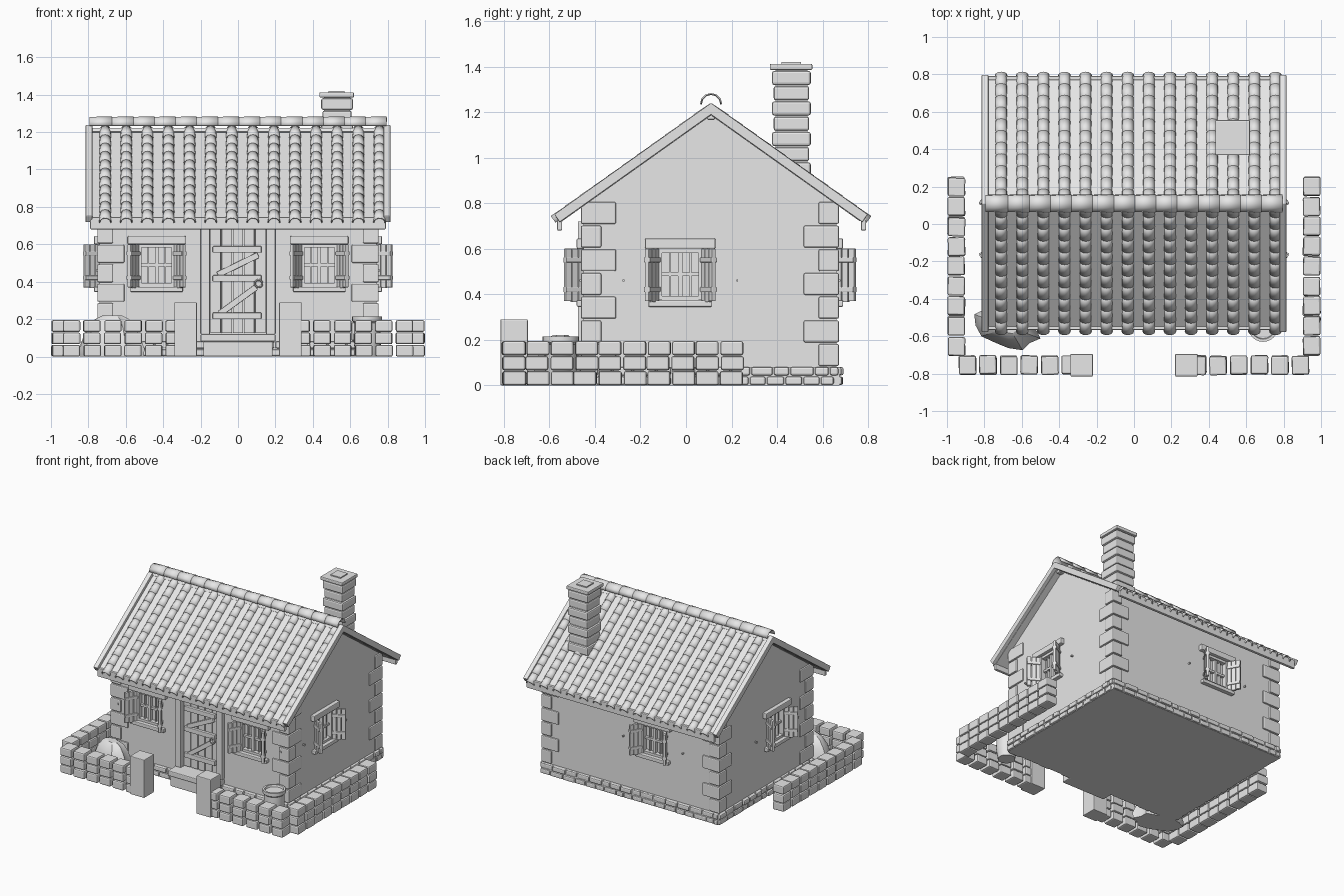
import bpy, bmesh, math, random
from mathutils import Matrix, Vector

random.seed(4)
old = bpy.data.objects.get("Cube")
if old:
    bpy.data.objects.remove(old, do_unlink=True)

stone = bpy.data.materials.new("light_grey")
stone.use_nodes = True
GREY = (0.8, 0.8, 0.8, 1)
stone.diffuse_color = GREY
stone.node_tree.nodes["Principled BSDF"].inputs["Base Color"].default_value = GREY

I = Matrix.Identity(4)
T = Matrix.Translation


def R(degrees, axis="Z"):
    return Matrix.Rotation(math.radians(degrees), 4, axis)


def finish(name, bm, smooth=False):
    bmesh.ops.recalc_face_normals(bm, faces=bm.faces)
    me = bpy.data.meshes.new(name)
    bm.to_mesh(me)
    bm.free()
    me.materials.append(stone)
    ob = bpy.data.objects.new(name, me)
    bpy.context.collection.objects.link(ob)
    if smooth:
        bpy.ops.object.select_all(action="DESELECT")
        ob.select_set(True)
        bpy.context.view_layer.objects.active = ob
        bpy.ops.object.shade_smooth_by_angle()
    return ob


def boxes(name, parts, m=I, bevel=0.0):
    """Boxes given as x0, x1, y0, y1, z0, z1 and an optional matrix."""
    bm = bmesh.new()
    for x0, x1, y0, y1, z0, z1, *local in parts:
        centre = T(((x0 + x1) / 2, (y0 + y1) / 2, (z0 + z1) / 2))
        size = Matrix.Diagonal((x1 - x0, y1 - y0, z1 - z0, 1))
        turn = local[0] if local else I
        bmesh.ops.create_cube(bm, size=1, matrix=m @ turn @ centre @ size)
    ob = finish(name, bm)
    if bevel:
        mod = ob.modifiers.new("worn_edges", "BEVEL")
        mod.width = bevel
        mod.segments = 2
    return ob


def half_tiles(name, places, length, r0, r1):
    """Tapered half-round tiles, running along local y, open below."""
    bm = bmesh.new()
    for m in places:
        part = bmesh.ops.create_cone(bm, cap_ends=False, segments=12, radius1=r0,
                                     radius2=r1, depth=length, matrix=R(-90, "X"))["verts"]
        low = [v for v in part if v.co.z < -0.001]
        keep = [v for v in part if v.co.z >= -0.001]
        bmesh.ops.delete(bm, geom=low, context="VERTS")
        bmesh.ops.transform(bm, matrix=m, verts=keep)
    ob = finish(name, bm, True)
    mod = ob.modifiers.new("thickness", "SOLIDIFY")
    mod.thickness = 0.006
    return ob


def lathe(name, profile, m, sides=24, wobble=0.0):
    bm = bmesh.new()
    factor = [1 + random.uniform(-wobble, wobble) for _ in range(sides)]
    rings = []
    for r, z in profile:
        rings.append([bm.verts.new(m @ Vector((r * f * math.cos(math.tau * i / sides),
                                               r * f * math.sin(math.tau * i / sides), z)))
                      for i, f in enumerate(factor)])
    for a, b in zip(rings, rings[1:]):
        for i in range(sides):
            j = (i + 1) % sides
            bm.faces.new((a[i], a[j], b[j], b[i]))
    bm.faces.new(rings[0])
    bm.faces.new(rings[-1])
    return finish(name, bm, True)


# Window and door positions on the walls; local -y points outwards
FRONT, BACK, SIDE, RIDGE = -0.45, 0.66, 0.74, 0.11
windows = {
    "front_right_window": T((-0.435, FRONT, 0)),
    "front_left_window": T((0.435, FRONT, 0)),
    "left_window": T((SIDE, -0.025, 0)) @ R(90),
    "right_window": T((-SIDE, -0.025, 0)) @ R(-90),
    "back_window": T((-0.19, BACK, 0)) @ R(180),
}

# Walls with gables, recessed at the openings
bm = bmesh.new()
gable = [(FRONT, 0.05), (BACK, 0.05), (BACK, 0.805), (RIDGE, 1.195), (FRONT, 0.805)]
face = bm.faces.new([bm.verts.new((-SIDE, y, z)) for y, z in gable])
ext = bmesh.ops.extrude_face_region(bm, geom=[face])["geom"]
bmesh.ops.translate(bm, vec=(2 * SIDE, 0, 0), verts=[g for g in ext if isinstance(g, bmesh.types.BMVert)])
walls = finish("walls", bm)
holes = [(-0.1, 0.1, -0.05, 0.04, 0.375, 0.6, m) for m in windows.values()]
holes.append((-0.15, 0.15, FRONT - 0.05, FRONT + 0.03, 0.12, 0.7))
cutter = boxes("opening_cutter", holes)
cutter.hide_render = True
cut = walls.modifiers.new("openings", "BOOLEAN")
cut.object = cutter
cut.solver = "EXACT"
bpy.context.view_layer.objects.active = walls
bpy.ops.object.modifier_apply(modifier="openings")
bpy.data.objects.remove(cutter, do_unlink=True)

# Windows with frames, panes and half-open plank shutters
for name, m in windows.items():
    boxes(name + "_pane", [(-0.1, 0.1, 0.03, 0.04, 0.375, 0.6)], m)
    frame = [(-0.01, 0.01, 0.005, 0.03, 0.375, 0.6), (-0.1, 0.1, 0.01, 0.03, 0.48, 0.496)]
    for z in (0.375, 0.582):
        frame.append((-0.1, 0.1, -0.005, 0.03, z, z + 0.018))
    for s in (-1, 1):
        frame.append((s * 0.09 - 0.01, s * 0.09 + 0.01, -0.008, 0.03, 0.375, 0.6))
        frame.append((s * 0.045 - 0.004, s * 0.045 + 0.004, 0.012, 0.03, 0.375, 0.6))
    boxes(name + "_frame", frame, m)
    boxes(name + "_lintel", [(-0.155, 0.155, -0.03, 0.01, 0.6, 0.645)], m, 0.006)
    boxes(name + "_sill", [(-0.14, 0.14, -0.03, 0.01, 0.345, 0.373)], m, 0.005)
    planks = []
    for s, angle in ((1, -60), (-1, 240)):
        hinge = T((s * 0.1, 0, 0)) @ R(angle)
        for i in range(3):
            planks.append((i * 0.033, i * 0.033 + 0.03, -0.01, 0.01, 0.37 - 0.004 * (i % 2), 0.6, hinge))
        for z in (0.41, 0.54):
            planks.append((0, 0.095, -0.016, 0.016, z, z + 0.022, hinge))
    boxes(name + "_shutters", planks, m, 0.003)
    boxes(name + "_shutter_hooks", [(s * 0.25 - 0.004, s * 0.25 + 0.004, -0.018, 0.01, 0.455, 0.465)
                                    for s in (-1, 1)], m)

# Door with posts, battens, braces and ring handle
boxes("door_planks", [(-0.148 + i * 0.06, -0.092 + i * 0.06, -0.44, -0.41, 0.125, 0.69) for i in range(5)], I, 0.004)
boxes("door_posts", [(s * 0.175 - 0.025, s * 0.175 + 0.025, -0.475, -0.44, 0.12, 0.72) for s in (-1, 1)], I, 0.004)
boxes("door_battens", [(-0.135, 0.125, -0.46, -0.435, z, z + 0.035) for z in (0.2, 0.4, 0.555)], I, 0.004)
boxes("door_braces", [(-0.12, 0.12, -0.457, -0.435, -0.016, 0.016, T((0, 0, z)) @ R(-a, "Y"))
                      for z, a in ((0.3, 36), (0.49, 26))], I, 0.003)
bpy.ops.mesh.primitive_torus_add(major_radius=0.02, minor_radius=0.005, major_segments=16, minor_segments=8,
                                 location=(0.11, -0.465, 0.39), rotation=(math.pi / 2, 0, 0))
bpy.context.object.name = "door_handle"
bpy.context.object.data.materials.append(stone)
boxes("door_steps", [(-0.2, 0.2, -0.56, -0.44, 0.08, 0.12), (-0.185, 0.185, -0.55, -0.44, 0, 0.08)], I, 0.006)

# Corner stones, alternating long and short
quoins = []
for row in range(8):
    z = 0.085 + row * 0.104
    for sx in (-1, 1):
        for sy, wall in ((-1, FRONT), (1, BACK)):
            wide = row % 2 == (0 if sy < 0 else 1)
            w, d = (0.145, 0.155) if wide else (0.085, 0.09)
            if row == 7 or (row == 6 and sy > 0):
                d = min(d, 0.14)
            outer, far = sx * (SIDE + 0.012), wall + sy * 0.012
            xs = sorted((outer, outer - sx * w))
            ys = sorted((far, far - sy * d))
            if row < 7:
                quoins.append((*xs, *ys, z, z + 0.096))
boxes("corner_stones", quoins, I, 0.007)

# Plinth edged with two courses of small stones
boxes("plinth", [(-0.75, 0.75, -0.465, 0.675, 0, 0.08)])
edging = []
for row in range(2):
    z = 0.002 + row * 0.042
    for length, m in ((1.5, T((0, -0.46, 0))), (1.5, T((0, 0.67, 0)) @ R(180)),
                      (1.14, T((0.745, 0.105, 0)) @ R(90)), (1.14, T((-0.745, 0.105, 0)) @ R(-90))):
        u = -length / 2
        while u < length / 2 - 0.03:
            w = min(random.uniform(0.06, 0.11), length / 2 - u)
            edging.append((u, u + w - 0.006, -random.uniform(0.012, 0.022), 0.02, z, z + 0.036, m))
            u += w
boxes("plinth_stones", edging, I, 0.008)

# Roof slopes: local y runs down the slope, local z is the roof normal
LENGTH = 0.845
for name, turn in (("front", 180), ("back", 0)):
    slope = T((0, RIDGE, 1.24)) @ R(turn) @ R(-35.4, "X")
    boxes(name + "_roof_panel", [(-0.79, 0.79, 0, LENGTH - 0.01, -0.045, -0.022)], slope)
    boxes(name + "_verge_boards", [(s * 0.797 - 0.018, s * 0.797 + 0.018, 0, LENGTH, -0.042, 0)
                                   for s in (-1, 1)], slope, 0.004)
    step = LENGTH / 11
    flip = -1 if turn else 1
    half_tiles(name + "_roof_tiles",
               [slope @ T((flip * (-0.71 + 0.1128 * i), (k + 0.5) * step + 0.01, -0.032 + 0.002)) @ R(-1, "X")
                for i in range(14) for k in range(11)], step + 0.012, 0.03, 0.034)
    y = RIDGE + (0.67 if turn == 0 else -0.665)
    boxes(name + "_eave_board", [(-0.79, 0.79, y - 0.011, y + 0.011, 0.68, 0.745)], I, 0.005)
half_tiles("ridge_tiles", [T((-0.79 + 0.1129 * (i + 0.5), RIDGE, 1.235)) @ R(-90) for i in range(14)],
           0.122, 0.046, 0.049)
boxes("ridge_beam", [(-0.78, 0.78, RIDGE - 0.018, RIDGE + 0.018, 1.165, 1.205)], I, 0.008)

# Chimney of alternating courses with a cap
courses = []
for i in range(8):
    r = 0.085 if i % 2 else 0.078
    courses.append((0.53 - r, 0.53 + r, 0.463 - r, 0.463 + r, 0.85 + i * 0.067, 0.912 + i * 0.067))
boxes("chimney_courses", courses, I, 0.01)
boxes("chimney_core", [(0.46, 0.6, 0.393, 0.533, 0.8, 1.39)])
boxes("chimney_cap", [(0.435, 0.62, 0.368, 0.555, 1.385, 1.412)], I, 0.006)
boxes("chimney_lid", [(0.485, 0.57, 0.42, 0.505, 1.41, 1.42)])

# Low garden wall of three courses, with gate pillars
for name, s in (("left", 1), ("right", -1)):
    blocks = []
    spots = [(0.95, 0.2 - 0.1065 * i) for i in range(9)] + [(0.89 - 0.11 * i, -0.755) for i in range(6)]
    for x, y in spots:
        for k in range(3):
            j = random.uniform(-0.004, 0.004)
            place = T((s * (x + j / 2), y + j, 0)) @ R(random.uniform(-2, 2))
            blocks.append((-0.046, 0.046, -0.05, 0.05, k * 0.066, k * 0.066 + 0.062, place))
    boxes(name + "_garden_wall", blocks, I, 0.009)
    boxes(name + "_gate_pillar", [(s * 0.28 - 0.06, s * 0.28 + 0.06, -0.815, -0.695, 0, 0.29)], I, 0.005)

# Barrel and a rough mound by the front corners
lathe("barrel", [(0.06, 0), (0.072, 0.08), (0.07, 0.18), (0.08, 0.19), (0.08, 0.215), (0.066, 0.215), (0.062, 0.2)],
      T((0.69, -0.55, 0)))
lathe("mound", [(0.17, 0), (0.175, 0.04), (0.13, 0.15), (0.09, 0.2), (0.05, 0.22)],
      T((-0.67, -0.55, 0)) @ R(-20) @ Matrix.Diagonal((1, 0.65, 1, 1)), 14, 0.15)
